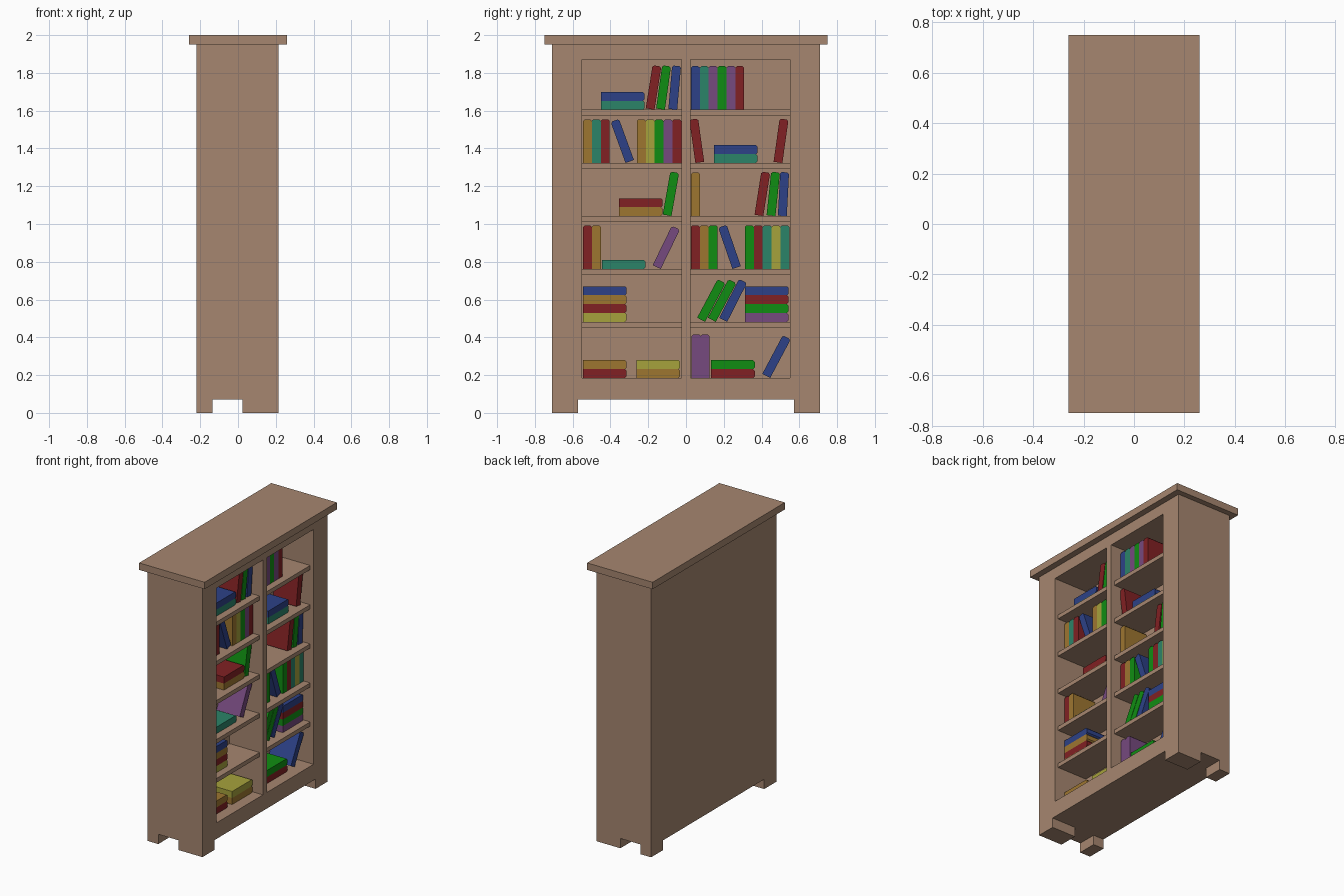
import bpy, bmesh
from math import radians, sin
from mathutils import Matrix, Vector

cube = bpy.data.objects.get("Cube")
if cube:
    bpy.data.objects.remove(cube, do_unlink=True)

COLOURS = {
    "wood": (0.38, 0.24, 0.16),
    "red": (0.22, 0.015, 0.017),
    "ochre": (0.34, 0.18, 0.03),
    "yellow": (0.38, 0.36, 0.045),
    "green": (0.005, 0.27, 0.006),
    "teal": (0.024, 0.23, 0.14),
    "blue": (0.026, 0.053, 0.245),
    "purple": (0.18, 0.067, 0.21),
}
materials = {}
for name, rgb in COLOURS.items():
    mat = bpy.data.materials.new(name)
    mat.use_nodes = True
    mat.diffuse_color = (*rgb, 1)
    bsdf = mat.node_tree.nodes["Principled BSDF"]
    bsdf.inputs["Base Color"].default_value = (*rgb, 1)
    bsdf.inputs["Roughness"].default_value = 0.8
    materials[name] = mat


def finish(name, bm, colour):
    bmesh.ops.recalc_face_normals(bm, faces=bm.faces)
    mesh = bpy.data.meshes.new(name)
    bm.to_mesh(mesh)
    bm.free()
    mesh.materials.append(materials[colour])
    obj = bpy.data.objects.new(name, mesh)
    bpy.context.collection.objects.link(obj)
    return obj


def box(name, x, y, z):
    """Wooden box spanning the given (low, high) ranges."""
    bm = bmesh.new()
    bmesh.ops.create_cube(bm, size=1)
    spans = (x, y, z)
    bmesh.ops.scale(bm, vec=[b - a for a, b in spans], verts=bm.verts)
    bmesh.ops.translate(bm, vec=[(a + b) / 2 for a, b in spans], verts=bm.verts)
    return finish(name, bm, "wood")


# Cabinet dimensions
BACK, FRONT, INNER = -0.22, 0.215, -0.05
HALF, OPEN, DIVIDER = 0.71, 0.55, 0.024
FLOOR, CEILING, BODY_TOP, FOOT = 0.185, 1.87, 1.95, 0.07
SHELVES = [FLOOR, 0.482, 0.762, 1.042, 1.323, 1.605]

# Carcass
box("back_panel", (BACK, INNER), (-OPEN, OPEN), (FLOOR, CEILING))
box("base", (BACK, FRONT), (-HALF, HALF), (FOOT, FLOOR))
box("top_rail", (BACK, FRONT), (-HALF, HALF), (CEILING, BODY_TOP))
box("top_board", (-0.26, 0.26), (-0.75, 0.75), (BODY_TOP, 2))
box("divider", (INNER, FRONT), (-DIVIDER, DIVIDER), (FLOOR, CEILING))

# Sides, feet and shelves, mirrored left to right
for label, s in (("right", -1), ("left", 1)):
    def span(a, b):
        return tuple(sorted((s * a, s * b)))
    box(label + "_side", (BACK, FRONT), span(OPEN, HALF), (FLOOR, CEILING))
    box(label + "_open_side_foot", (0.024, FRONT), span(0.573, HALF), (0, FOOT))
    box(label + "_back_foot", (BACK, -0.136), span(0.573, HALF), (0, FOOT))
    for top in SHELVES[1:]:
        box(label + "_shelf", (INNER, 0.188), span(DIVIDER, OPEN), (top - 0.03, top))

# Books
THICK, TALL = 0.047, 0.231
SPINE, PAGE_EDGE = 0.137, -0.047


def book(colour, y, z, angle):
    """Book with a bevelled head, rotated about the centre of its foot."""
    w, c = THICK / 2, 0.009
    profile = [(-w, 0), (w, 0), (w, TALL - c), (w - c, TALL), (c - w, TALL), (-w, TALL - c)]
    bm = bmesh.new()
    face = bm.faces.new([bm.verts.new((PAGE_EDGE, a, b)) for a, b in profile])
    moved = bmesh.ops.extrude_face_region(bm, geom=[face])["geom"]
    bmesh.ops.translate(bm, vec=(SPINE - PAGE_EDGE, 0, 0),
                        verts=[v for v in moved if isinstance(v, bmesh.types.BMVert)])
    turn = Matrix.Translation(Vector((0, y, z))) @ Matrix.Rotation(radians(-angle), 4, "X")
    bmesh.ops.transform(bm, matrix=turn, verts=bm.verts)
    finish(colour + "_book", bm, colour)


def upright(level, y, colours):
    for i, colour in enumerate(colours.split()):
        book(colour, y + THICK * (i + 0.5), SHELVES[level], 0)


def stack(level, y, colours):
    for i, colour in enumerate(colours.split()):
        book(colour, y, SHELVES[level] + THICK * (i + 0.5), 90)


def leaning(level, y, angle, colour):
    book(colour, y, SHELVES[level] + THICK / 2 * sin(radians(abs(angle))), angle)


# Lowest shelf
stack(0, -0.545, "red ochre")
stack(0, -0.262, "ochre yellow")
upright(0, 0.03, "purple purple")
stack(0, 0.133, "red green")
leaning(0, 0.425, 28, "blue")

# Second shelf
stack(1, -0.545, "yellow red ochre blue")
leaning(1, 0.08, 28, "green")
leaning(1, 0.137, 28, "green")
leaning(1, 0.197, 27, "blue")
stack(1, 0.312, "purple green red blue")

# Third shelf
upright(2, -0.545, "red ochre")
stack(2, -0.445, "teal")
leaning(2, -0.155, 26, "purple")
upright(2, 0.026, "red ochre green")
leaning(2, 0.268, -19, "blue")
upright(2, 0.312, "green red teal yellow teal")

# Fourth shelf
stack(3, -0.355, "ochre red")
leaning(3, -0.1, 10, "green")
upright(3, 0.026, "ochre")
leaning(3, 0.386, 9, "red")
leaning(3, 0.45, 6, "green")
leaning(3, 0.51, 3, "blue")

# Fifth shelf
upright(4, -0.545, "ochre teal red")
leaning(4, -0.298, -20, "blue")
upright(4, -0.26, "ochre yellow green purple red")
leaning(4, 0.073, -8, "red")
stack(4, 0.148, "teal blue")
leaning(4, 0.487, 8, "red")

# Top shelf
stack(5, -0.45, "teal blue")
leaning(5, -0.19, 9, "red")
leaning(5, -0.135, 8, "green")
leaning(5, -0.07, 5, "blue")
upright(5, 0.026, "blue teal purple green purple red")
